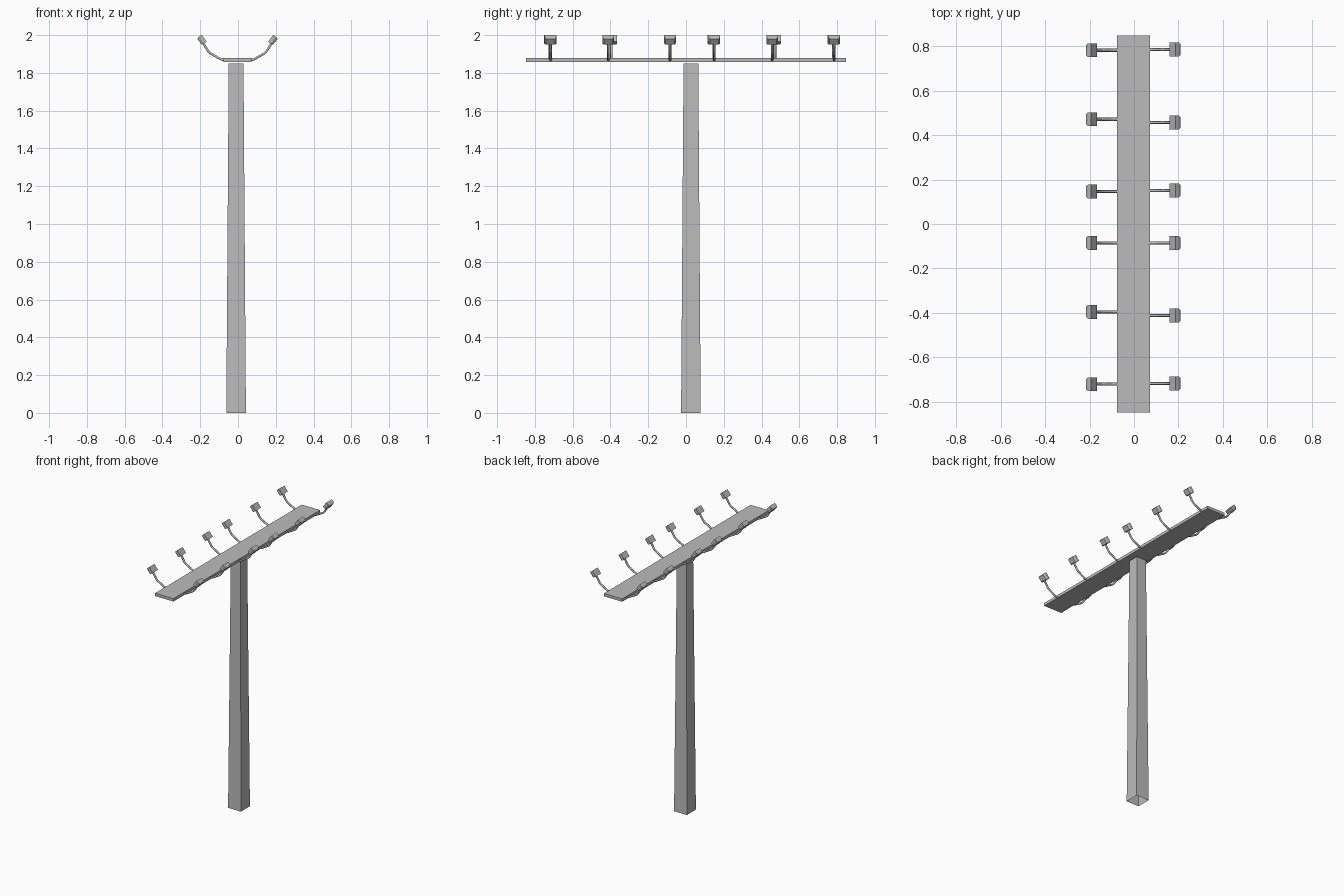
import bpy, bmesh, math
from mathutils import Matrix, Vector

cube = bpy.data.objects.get("Cube")
if cube:
    bpy.data.objects.remove(cube, do_unlink=True)

GREY = (0.5, 0.5, 0.5, 1)
grey = bpy.data.materials.new("grey metal")
grey.use_nodes = True
grey.diffuse_color = GREY
grey.node_tree.nodes["Principled BSDF"].inputs["Base Color"].default_value = GREY

CENTRE_X = -0.003


def add_object(name, data, location=(0, 0, 0), turn=0):
    ob = bpy.data.objects.new(name, data)
    ob.location = location
    ob.rotation_euler.z = turn
    bpy.context.collection.objects.link(ob)
    return ob


def mesh_from(name, bm):
    bmesh.ops.recalc_face_normals(bm, faces=bm.faces)
    mesh = bpy.data.meshes.new(name)
    bm.to_mesh(mesh)
    bm.free()
    mesh.materials.append(grey)
    return mesh


# Tapered square post, a hollow shell with open ends
bm = bmesh.new()
bmesh.ops.create_cone(bm, segments=4, cap_ends=False, depth=1.85,
                      radius1=0.052 * math.sqrt(2), radius2=0.039 * math.sqrt(2),
                      matrix=Matrix.Rotation(math.pi / 4, 4, "Z"))
add_object("post", mesh_from("post", bm), (-0.01, 0.026, 0.925))

# Long flat board across the top
bm = bmesh.new()
bmesh.ops.create_cube(bm, size=1)
bmesh.ops.scale(bm, vec=(0.148, 1.696, 0.021), verts=bm.verts)
add_object("board", mesh_from("board", bm), (CENTRE_X, 0, 1.869))

# Bent lamp arm
path = [(0.068, 1.868), (0.086, 1.871), (0.143, 1.903), (0.154, 1.914), (0.184, 1.962)]
curve = bpy.data.curves.new("lamp_arm", "CURVE")
curve.dimensions = "3D"
curve.bevel_depth = 0.007
curve.bevel_resolution = 1
curve.use_fill_caps = True
spline = curve.splines.new("POLY")
spline.points.add(len(path) - 1)
for point, (x, z) in zip(spline.points, path):
    point.co = (x, 0, z, 1)
arm_source = add_object("lamp_arm_source", curve)
arm_mesh = bpy.data.meshes.new_from_object(
    arm_source.evaluated_get(bpy.context.evaluated_depsgraph_get()))
bpy.data.objects.remove(arm_source)
arm_mesh.materials.clear()
arm_mesh.materials.append(grey)

# Lamp head: a block whose outer side narrows
bm = bmesh.new()
bmesh.ops.create_cube(bm, size=1)
bmesh.ops.scale(bm, vec=(0.030, 0.062, 0.044), verts=bm.verts)
outer = max(bm.faces, key=lambda f: f.calc_center_median().x)
back = bmesh.ops.extrude_discrete_faces(bm, faces=[outer])["faces"][0]
bm.free()

bm = bmesh.new()
rings = []
for x, width, length in ((-0.016, 0.062, 0.045), (0.002, 0.062, 0.045), (0.015, 0.046, 0.038)):
    rings.append([bm.verts.new((x, sy * width / 2, sz * length / 2))
                  for sy, sz in ((-1, -1), (1, -1), (1, 1), (-1, 1))])
for low, high in zip(rings, rings[1:]):
    for i in range(4):
        j = (i + 1) % 4
        bm.faces.new((low[i], low[j], high[j], high[i]))
bm.faces.new(rings[0])
bm.faces.new(rings[-1])
tilt = Matrix.Rotation(math.radians(37), 4, "Y")
bmesh.ops.transform(bm, matrix=Matrix.Translation(Vector((0.189, 0, 1.974))) @ tilt, verts=bm.verts)
head_mesh = mesh_from("lamp_head", bm)

# Six lamps along each long edge
rows = {
    "left": (0, (0.784, 0.456, 0.15, -0.085, -0.411, -0.717)),
    "right": (math.pi, (0.781, 0.471, 0.146, -0.085, -0.395, -0.72)),
}
for side, (turn, spots) in rows.items():
    for number, y in enumerate(spots, 1):
        add_object(f"{side}_lamp_arm_{number}", arm_mesh, (CENTRE_X, y, 0), turn)
        add_object(f"{side}_lamp_head_{number}", head_mesh, (CENTRE_X, y, 0), turn)
